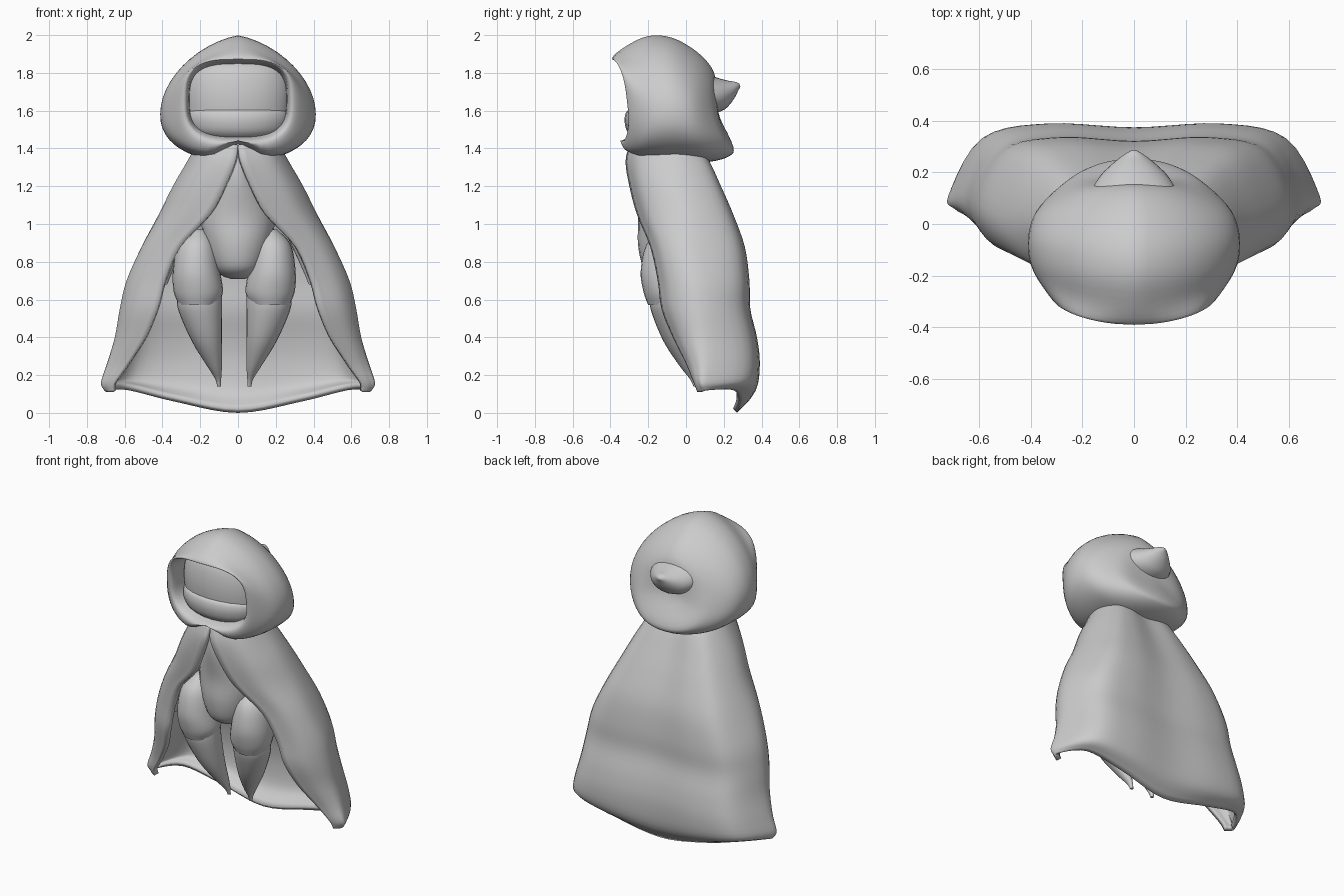
import bpy, bmesh
from math import sin, cos, pi, exp
from mathutils import Vector


def spline(pts, n):
    """Smooth curve through points, n steps per span."""
    out = []
    for i in range(len(pts) - 1):
        b, c = pts[i], pts[i + 1]
        a = pts[i - 1] if i else b * 2 - c
        d = pts[i + 2] if i + 2 < len(pts) else c * 2 - b
        for k in range(n):
            t = k / n
            out.append(0.5 * (2 * b + (c - a) * t + (2 * a - 5 * b + 4 * c - d) * t * t
                              + (3 * b - a - 3 * c + d) * t ** 3))
    return out + [pts[-1]]


def skin(name, rows, n, closed=True):
    """Loft rows of points, smoothing between them."""
    cols = [spline(list(c), n) for c in zip(*rows)]
    rows = list(zip(*cols))
    bm = bmesh.new()
    vs = [[bm.verts.new(p) for p in r] for r in rows]
    w = len(vs[0])
    for r0, r1 in zip(vs, vs[1:]):
        for j in range(w if closed else w - 1):
            k = (j + 1) % w
            bm.faces.new((r0[j], r0[k], r1[k], r1[j]))
    if closed:
        bm.faces.new(vs[0])
        bm.faces.new(vs[-1])
        bmesh.ops.recalc_face_normals(bm, faces=bm.faces)
    me = bpy.data.meshes.new(name)
    bm.to_mesh(me)
    bm.free()
    ob = bpy.data.objects.new(name, me)
    bpy.context.collection.objects.link(ob)
    bpy.ops.object.select_all(action='DESELECT')
    ob.select_set(True)
    bpy.context.view_layer.objects.active = ob
    bpy.ops.object.shade_smooth_by_angle(angle=0.9)
    return ob


def limb(name, rings, side=1, seg=24, shift=0):
    rows = [[Vector((side * (x + rx * cos(2 * pi * i / seg)) + shift, y + ry * sin(2 * pi * i / seg), z))
             for i in range(seg)] for x, y, z, rx, ry in rings]
    return skin(name, rows, 4)


def power(v, e):
    return abs(v) ** e * (1 if v > 0 else -1)


# Hood: rings from inside the opening, over the brim, to the back
# half width, top z, middle z, bottom z, top y, bottom y, squareness, centre notch, side sweep
hood_rings = [
    (.25, 1.83, 1.66, 1.49, -.08, -.08, .65, 0, 0),
    (.265, 1.86, 1.66, 1.46, -.34, -.28, .65, 0, .03),
    (.30, 1.88, 1.65, 1.42, -.39, -.345, .72, .02, .06),
    (.37, 1.94, 1.60, 1.36, -.32, -.32, .92, .08, .10),
    (.405, 1.995, 1.58, 1.335, -.20, -.20, 1, .06, .06),
    (.41, 1.985, 1.58, 1.33, -.07, -.02, 1, 0, .0),
    (.38, 1.91, 1.57, 1.33, .06, .13, 1, 0, -.05),
    (.30, 1.82, 1.55, 1.36, .14, .23, 1, 0, -.06),
    (.20, 1.73, 1.54, 1.41, .16, .25, 1, 0, -.03),
    (.02, 1.60, 1.58, 1.56, .17, .18, 1, 0, 0)]
rows = []
for w, zt, zc, zb, yt, yb, e, notch, sweep in hood_rings:
    row = []
    for i in range(48):
        s, c = power(sin(2 * pi * i / 48), e), power(cos(2 * pi * i / 48), e)
        if c < 0 and e >= .9:
            s, c = power(s, .88), power(c, .88)
        z = zc + c * (zt - zc if c > 0 else zc - zb)
        if c > 0 and e >= .9:
            z -= .07 * abs(s * c) * w / .41
        if c < 0:
            z += notch * exp(-(w * s / .1) ** 2)
        row.append(Vector((w * s, yb + (yt - yb) * (c + 1) / 2 + sweep * s * s, z)))
    rows.append(row)
skin("hood", rows, 4)

# Folded point at the back of the hood
tip = [(.02, 1.70, .21, .14), (.11, 1.70, .175, .115), (.18, 1.695, .135, .085),
       (.235, 1.71, .08, .05), (.27, 1.73, .035, .022), (.285, 1.735, .01, .008)]
rows = []
for y, z, rx, rz in tip:
    ring = [(cos(a * pi / 12), sin(a * pi / 12)) for a in range(24)]
    rows.append([Vector((rx * c, y - .35 * rz * s, z + rz * s)) for c, s in ring])
skin("hood_point", rows, 4)

# Face and the scarf over its lower half
limb("face", [(0, -.13, 1.88, .14, .07), (0, -.14, 1.83, .24, .13), (0, -.14, 1.74, .275, .16),
              (0, -.14, 1.62, .275, .165), (0, -.14, 1.5, .25, .14), (0, -.12, 1.44, .15, .08)])
limb("scarf", [(0, -.14, 1.61, .25, .155), (0, -.15, 1.59, .27, .168), (0, -.15, 1.54, .272, .175),
               (0, -.15, 1.48, .24, .155), (0, -.14, 1.43, .14, .1)])

# Neck inside the hood
limb("neck", [(0, -.08, 1.5, .22, .18), (0, -.09, 1.40, .22, .19), (0, -.09, 1.33, .24, .19)])

# Cape: z, back y, side x, side y, front edge x, front edge y
cape_rows = [
    (1.42, .06, .22, -.08, .005, -.30),
    (1.33, .12, .27, -.06, .02, -.32),
    (1.20, .18, .345, -.04, .07, -.30),
    (1.05, .245, .42, .0, .15, -.26),
    (.88, .305, .51, .03, .31, -.19),
    (.70, .33, .59, .07, .39, -.15),
    (.55, .335, .625, .09, .43, -.13),
    (.40, .37, .65, .11, .49, -.07),
    (.26, .385, .69, .12, .58, .0),
    (.16, .365, .72, .11, .65, .04),
    (.10, .28, .70, .12, .66, .06)]
hem = {9: (-.06, -.03, .0, .0, .0, .0), 10: (-.10, -.04, .02, .02, .01, .01)}
rows = []
for i, (z, yb, xs, ys, xf, yf) in enumerate(cape_rows):
    half = [(0, yb - .01), (.48 * xs, yb + .005), (.83 * xs, .82 * yb + .18 * ys), (xs, ys),
            ((xs + xf) / 2 + .2 * (ys - yf), (ys + yf) / 2 - .2 * (xs - xf)), (xf, yf)]
    half = [Vector((x, y, z + dz)) for (x, y), dz in zip(half, hem.get(i, (0,) * 6))]
    full = [Vector((-p.x, p.y, p.z)) for p in half[:0:-1]] + half
    rows.append(spline(full, 5))
cape = skin("cape", rows, 4, closed=False)
mod = cape.modifiers.new("thickness", 'SOLIDIFY')
mod.thickness = .03
mod.offset = -1

# Tunic
limb("tunic", [(0, -.20, 1.43, .02, .08), (0, -.14, 1.25, .10, .15), (0, -.09, 1.05, .19, .165),
               (0, -.08, .90, .175, .175), (0, -.08, .78, .135, .15), (0, -.08, .73, .09, .1),
               (0, -.08, .71, .04, .05)])

# Thighs, pointed lower legs and arms
for side, tag in ((1, "right"), (-1, "left")):
    limb(tag + "_thigh", [(.19, -.08, .97, .04, .05), (.2, -.09, .89, .10, .12), (.2, -.1, .75, .125, .14),
                          (.19, -.1, .64, .13, .125), (.19, -.1, .57, .10, .10)], side, shift=-.02)
    limb(tag + "_lower_leg", [(.185, -.09, .62, .12, .105), (.18, -.08, .54, .115, .105),
                              (.145, -.04, .38, .08, .08), (.105, .01, .25, .04, .045),
                              (.085, .04, .18, .016, .02), (.08, .05, .14, .01, .01)], side, shift=-.02)
    limb(tag + "_arm", [(.22, -.05, 1.18, .05, .06), (.29, -.06, 1.0, .06, .07),
                        (.35, -.08, .85, .05, .06), (.38, -.10, .74, .03, .035),
                        (.385, -.11, .68, .01, .01)], side)
